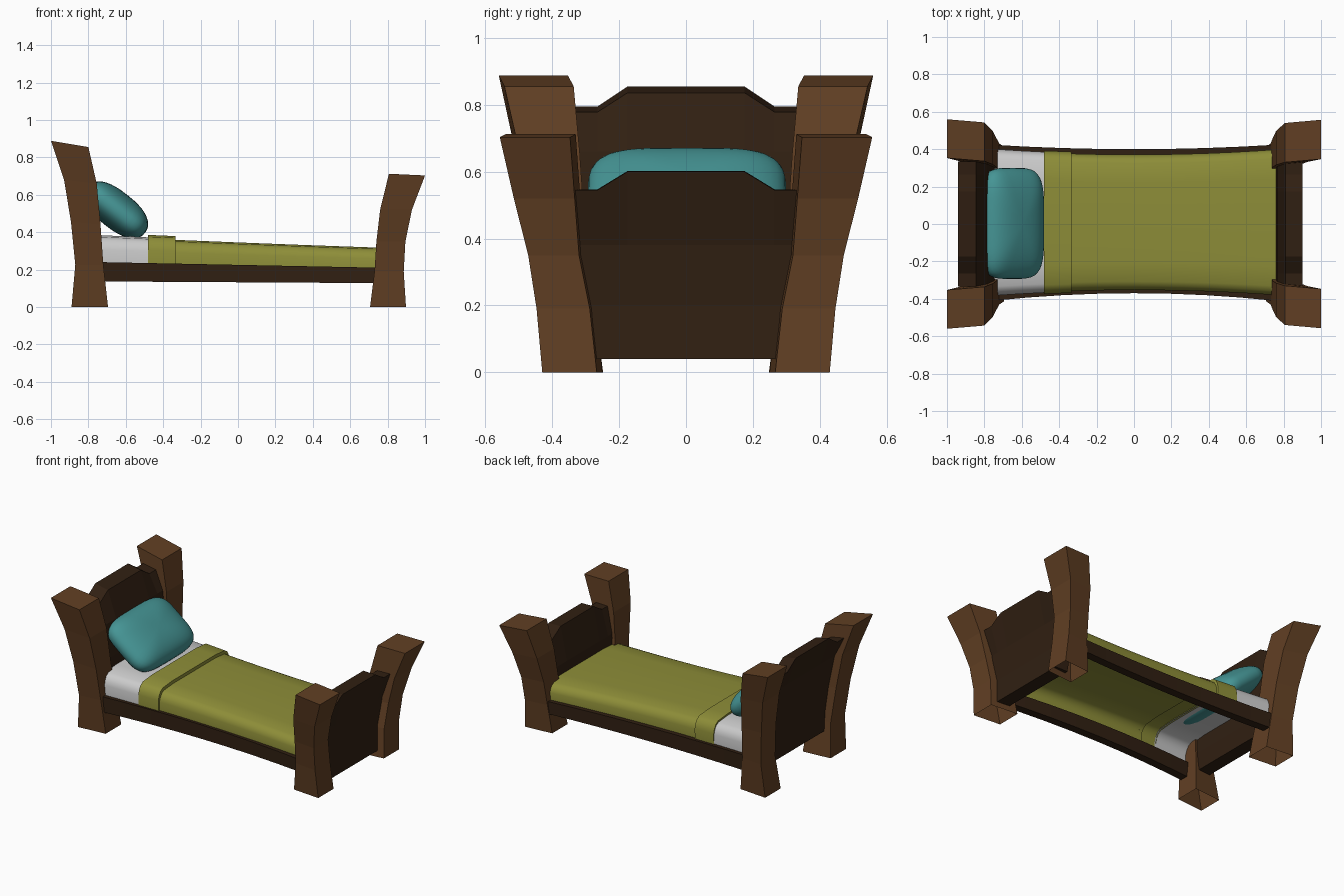
import bpy, bmesh, math
from mathutils import Matrix

if "Cube" in bpy.data.objects:
    bpy.data.objects.remove(bpy.data.objects["Cube"])


def mat(name, rgb):
    m = bpy.data.materials.new(name)
    m.diffuse_color = (*rgb, 1)
    m.use_nodes = True
    m.node_tree.nodes["Principled BSDF"].inputs["Base Color"].default_value = m.diffuse_color
    return m


WOOD = mat("wood", (0.12, 0.05, 0.017))
DARK = mat("dark_wood", (0.030, 0.014, 0.006))
OLIVE = mat("olive_cloth", (0.27, 0.27, 0.04))
TEAL = mat("teal_cloth", (0.06, 0.30, 0.30))


def finish(bm, name, material=None, smooth=None):
    bmesh.ops.recalc_face_normals(bm, faces=bm.faces)
    me = bpy.data.meshes.new(name)
    bm.to_mesh(me)
    bm.free()
    ob = bpy.data.objects.new(name, me)
    bpy.context.collection.objects.link(ob)
    if material:
        me.materials.append(material)
    if smooth:
        bpy.ops.object.select_all(action='DESELECT')
        ob.select_set(True)
        bpy.context.view_layer.objects.active = ob
        bpy.ops.object.shade_smooth_by_angle(angle=math.radians(smooth))
    return ob


def loft(name, rings, material=None, closed=True, start=True, end=True, smooth=None):
    """Skin a list of equal-length point rings."""
    bm = bmesh.new()
    vs = [[bm.verts.new(p) for p in r] for r in rings]
    n = len(vs[0])
    for a, b in zip(vs, vs[1:]):
        for i in range(n if closed else n - 1):
            j = (i + 1) % n
            bm.faces.new((a[i], a[j], b[j], b[i]))
    if start:
        bm.faces.new(vs[0])
    if end:
        bm.faces.new(vs[-1])
    return finish(bm, name, material, smooth)


# Posts: (x outer, z outer, x inner, z inner, y inner, y outer) per level, open at the floor
HEAD = [(-.89, 0, -.695, 0, .265, .43), (-.87, .225, -.72, .225, .295, .447),
        (-.893, .455, -.735, .44, .32, .475), (-.93, .68, -.755, .658, .335, .515),
        (-1, .888, -.80, .855, .353, .56)]
FOOT = [(.898, 0, .706, 0, .267, .43), (.886, .19, .73, .19, .288, .447),
        (.895, .35, .74, .35, .32, .472), (.93, .52, .76, .52, .333, .515),
        (1, .703, .807, .712, .347, .557)]
for label, levels in (("head_post", HEAD), ("foot_post", FOOT)):
    for side, s in (("front", -1), ("back", 1)):
        rings = [[(xo, s * yi, zo), (xo, s * yo, zo),
                  (xi, s * (yo - .017), zi), (xi, s * (yi - .017), zi)]
                 for xo, zo, xi, zi, yi, yo in levels]
        loft(f"{label}_{side}", rings, WOOD, start=False)


# Head and foot boards: curved slab columns with a stepped top edge
def board(name, levels, top_x, tops):
    rings = []
    for y, drop in ((-.335, 1), (-.265, 1), (-.175, 0), (.175, 0), (.265, 1), (.335, 1)):
        zo, zi = tops[drop]

        def yy(z):
            return y if abs(y) < .3 else math.copysign(min(.335, .275 + .16 * z), y)
        ring = [(xo, yy(z), z) for z, xo, xi in levels]
        ring += [(top_x[0], yy(zo), zo), (top_x[1], yy(zi), zi)]
        ring += [(xi, yy(z), z) for z, xo, xi in reversed(levels)]
        rings.append(ring)
    loft(name, rings, DARK)


board("headboard", [(.16, -.83, -.74), (.28, -.827, -.737), (.45, -.84, -.75), (.66, -.875, -.785)],
      (-.94, -.845), [(.855, .836), (.795, .778)])
board("footboard", [(.04, .85, .76), (.20, .838, .75), (.38, .85, .765)],
      (.90, .81), [(.60, .602), (.545, .547)])


# Side rails, bowed inwards in the middle
for side, s, base, bow in (("front", -1, .37, .038), ("back", 1, .40, .022)):
    rings = []
    for i in range(9):
        x = -.76 + 1.52 * i / 8
        y = base + bow * (x / .73) ** 2
        zt, zb = .225 - .02 * x, .132 - .006 * x
        rings.append([(x, s * y, zb), (x, s * y, zt), (x, s * (y - .055), zt), (x, s * (y - .055), zb)])
    loft(f"{side}_rail", rings, DARK)

# Bedding: open-bottomed shells sharing one rounded section
HALF = [(1, 0), (1.005, .5), (.985, .68), (.945, .84), (.88, .94), (.6, 1)]
SECTION = [(-u, v) for u, v in HALF] + [(u, v) for u, v in reversed(HALF)]


def cloth(name, stations, material):
    rings = []
    for x, grow in stations:
        w = .36 + .025 * (x / .73) ** 2 + grow * .5
        zt = .345 - .04 * x + .004 * x * x + grow
        zb = .215 - .02 * x
        rings.append([(x, .009 + u * w, zb + v * (zt - zb)) for u, v in SECTION])
    loft(name, rings, material, closed=False, start=False, end=False, smooth=35)


cloth("sheet", [(-.75, .007), (-.6, .007), (-.47, .007)], None)
cloth("blanket_fold", [(-.478, 0), (-.48, .02), (-.335, .02), (-.333, 0)], OLIVE)
cloth("blanket", [(-.36 + 1.13 * i / 9, 0) for i in range(10)], OLIVE)

# Pillow: rounded cushion leaning on the headboard
bm = bmesh.new()
bmesh.ops.create_uvsphere(bm, u_segments=40, v_segments=20, radius=1)


def power(v, e):
    return math.copysign(abs(v) ** e, v)


for v in bm.verts:
    r = math.hypot(v.co.x, v.co.y) ** .8
    a = math.atan2(v.co.y, v.co.x)
    v.co = (.198 * r * power(math.cos(a), .45), .297 * r * power(math.sin(a), .45), .1 * power(v.co.z, .9))
bm.transform(Matrix.Translation((-.652, .003, .519)) @ Matrix.Rotation(math.radians(38.5), 4, 'Y'))
finish(bm, "pillow", TEAL, smooth=60)
